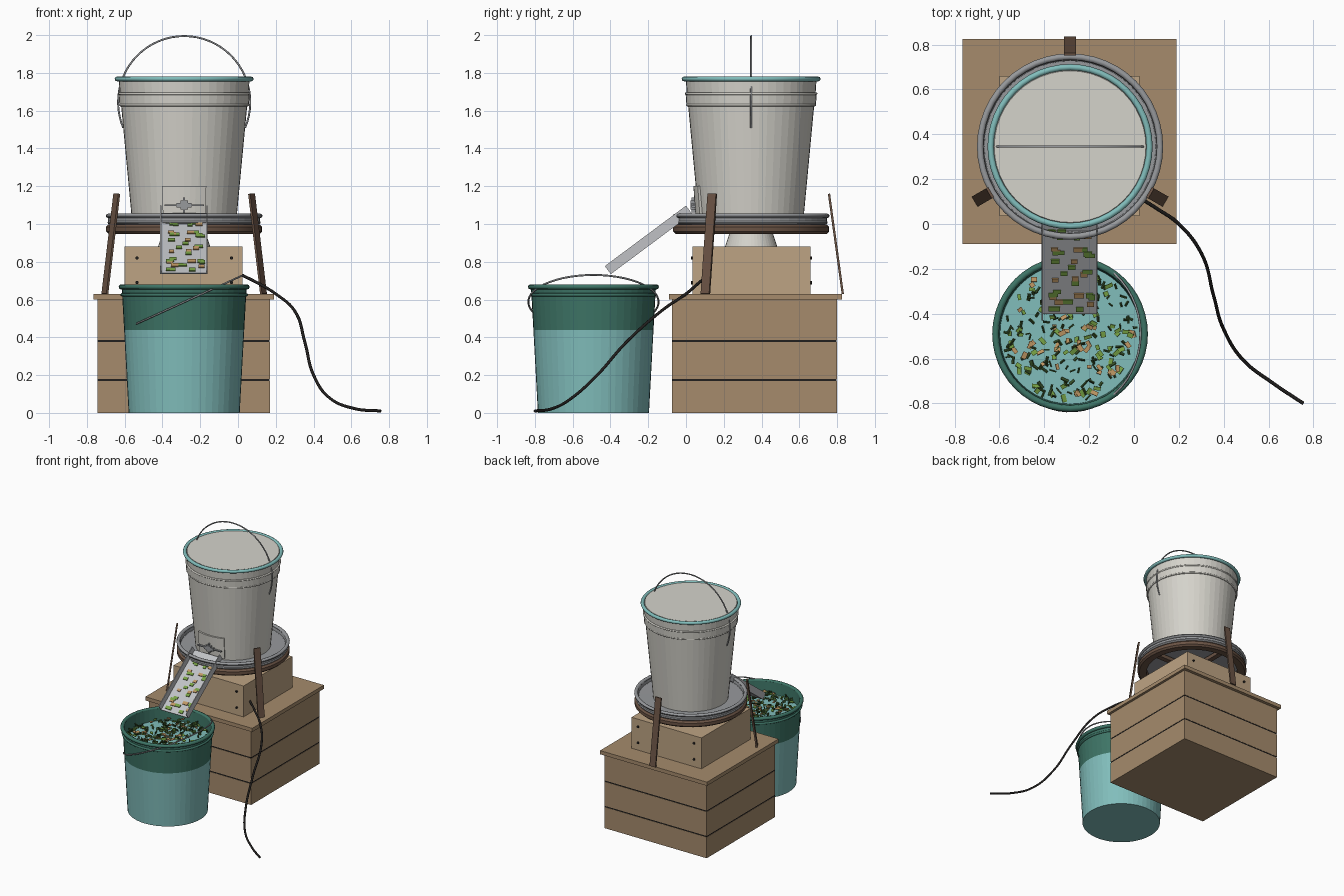
import bpy, bmesh, math, random
from mathutils import Matrix, Vector

if "Cube" in bpy.data.objects:
    bpy.data.objects.remove(bpy.data.objects["Cube"])

random.seed(4)
UP = Vector((-0.285, 0.345, 0))     # axis of upper bucket and tray
LOW = Vector((-0.285, -0.49, 0))    # axis of lower bucket


def mat(name, r, g, b):
    m = bpy.data.materials.new(name)
    m.diffuse_color = [(c / 255) ** 2.2 for c in (r, g, b)] + [1]
    m.use_nodes = True
    m.node_tree.nodes["Principled BSDF"].inputs["Base Color"].default_value = m.diffuse_color
    return m


WOOD = mat("wood", 164, 138, 108)
PALE = mat("pale_wood", 188, 162, 130)
DARK = mat("dark", 38, 36, 35)
BROWN = mat("brown", 106, 84, 70)
CREAM = mat("cream", 212, 210, 202)
TEAL = mat("teal", 128, 188, 186)
GREEN = mat("dark_green", 64, 116, 102)
STEEL = mat("steel", 150, 152, 155)
CHUTE = mat("chute_metal", 190, 192, 196)
LEAVES = [mat("leaf", 118, 160, 70), mat("dry_leaf", 190, 150, 100), mat("dark_leaf", 62, 88, 48)]


def finish(name, bm, material, smooth=None):
    bmesh.ops.recalc_face_normals(bm, faces=bm.faces)
    me = bpy.data.meshes.new(name)
    bm.to_mesh(me)
    bm.free()
    ob = bpy.data.objects.new(name, me)
    bpy.context.collection.objects.link(ob)
    me.materials.append(material)
    if smooth:
        bpy.ops.object.select_all(action='DESELECT')
        ob.select_set(True)
        bpy.context.view_layer.objects.active = ob
        bpy.ops.object.shade_smooth_by_angle(angle=math.radians(smooth))
    return ob


def boxes(name, mats, material):
    """One object from unit cubes, each placed by a matrix."""
    bm = bmesh.new()
    for m in mats:
        bmesh.ops.create_cube(bm, size=1, matrix=m)
    return finish(name, bm, material)


def place(c, s):
    return Matrix.Translation(c) @ Matrix.Diagonal((*s, 1))


def span(x0, x1, y0, y1, z0, z1):
    return place(((x0 + x1) / 2, (y0 + y1) / 2, (z0 + z1) / 2), (x1 - x0, y1 - y0, z1 - z0))


def lathe(name, prof, axis, material, n=48, closed=False, a0=0, a1=math.tau, smooth=None):
    """Spin (radius, z) points about a vertical axis."""
    bm = bmesh.new()
    vs = [bm.verts.new((axis.x + r * math.cos(a0), axis.y + r * math.sin(a0), z)) for r, z in prof]
    pairs = list(zip(vs, vs[1:])) + ([(vs[-1], vs[0])] if closed else [])
    es = [bm.edges.new(p) for p in pairs]
    full = a1 - a0 > 6.28
    bmesh.ops.spin(bm, geom=vs + es, cent=axis, axis=(0, 0, 1), angle=a1 - a0, steps=n, use_merge=full)
    bmesh.ops.remove_doubles(bm, verts=bm.verts, dist=1e-5)
    if not full:
        bmesh.ops.holes_fill(bm, edges=bm.edges, sides=0)
    return finish(name, bm, material, smooth)


def bead(name, R, z, r, axis, material, rz=None):
    prof = [(R + r * math.cos(k * math.pi / 4), z + (rz or r) * math.sin(k * math.pi / 4)) for k in range(8)]
    return lathe(name, prof, axis, material, closed=True, smooth=50)


def tube(name, pts, r, material, kind='POLY'):
    cu = bpy.data.curves.new(name, 'CURVE')
    cu.dimensions = '3D'
    cu.bevel_depth = r
    cu.bevel_resolution = 2
    cu.use_fill_caps = True
    cu.resolution_u = 8
    if kind == 'BEZIER':
        sp = cu.splines.new('BEZIER')
        sp.bezier_points.add(len(pts) - 1)
        for b, p in zip(sp.bezier_points, pts):
            b.co = p
            b.handle_left_type = b.handle_right_type = 'AUTO'
    else:
        sp = cu.splines.new('POLY')
        sp.points.add(len(pts) - 1)
        for b, p in zip(sp.points, pts):
            b.co = (*p, 1)
    cu.materials.append(material)
    ob = bpy.data.objects.new(name, cu)
    bpy.context.collection.objects.link(ob)
    return ob


def handle(name, centre, R, side, up, drop):
    """Wire arc through the top, ending 'drop' radians below the middle on both sides."""
    a = [-drop + (math.pi + 2 * drop) * k / 40 for k in range(41)]
    tube(name, [centre + R * (math.cos(t) * side + math.sin(t) * up) for t in a], 0.005, STEEL)


# Plank crate with dark gaps, and its lid
boxes("crate_planks", [span(-0.745, 0.17, -0.075, 0.80, a, b)
                       for a, b in ((0, 0.17), (0.18, 0.375), (0.385, 0.60))], WOOD)
boxes("crate_gaps", [span(-0.743, 0.168, -0.073, 0.798, 0.01, 0.59)], DARK)
boxes("crate_lid", [span(-0.765, 0.19, -0.09, 0.825, 0.60, 0.63)], WOOD)

# Motor box with screws front and back
boxes("motor_box", [span(-0.6, 0.025, 0.035, 0.66, 0.63, 0.88)], PALE)
bm = bmesh.new()
for x in (-0.535, -0.035):
    for y in (0.033, 0.662):
        for z in (0.69, 0.82):
            bmesh.ops.create_cone(bm, cap_ends=True, segments=10, radius1=0.009, radius2=0.009, depth=0.012,
                                  matrix=Matrix.Translation((x, y, z)) @ Matrix.Rotation(math.pi / 2, 4, 'X'))
finish("box_screws", bm, DARK)

# Cone neck, support ring, spokes and tray
lathe("cone_neck", [(0, 0.88), (0.138, 0.88), (0.10, 0.995), (0, 0.995)], UP, CREAM)
lathe("support_ring", [(0.345, 0.95), (0.40, 0.948), (0.413, 0.96), (0.413, 0.985), (0.40, 0.998), (0.345, 0.998)],
      UP, BROWN, closed=True, smooth=40)
boxes("ring_spokes", [Matrix.Translation(UP + Vector((0, 0, 0.975))) @ Matrix.Rotation(a, 4, 'Z')
                      @ Matrix.Diagonal((0.74, 0.04, 0.03, 1)) for a in (0, math.pi / 2)], BROWN)
lathe("tray", [(0, 1.0), (0.385, 1.0), (0.402, 1.012), (0.402, 1.045), (0.39, 1.045), (0.385, 1.015), (0, 1.012)],
      UP, STEEL)
bead("tray_rim", 0.401, 1.043, 0.014, UP, STEEL, 0.012)
bead("tray_foot_rim", 0.392, 1.008, 0.014, UP, STEEL, 0.010)

# Three leaning posts around the tray
posts = []
for deg in (90, 210, 330):
    foot, top = Vector((0.485, 0, 0.63)), Vector((0.412, 0, 1.16))
    lean = (top - foot).to_track_quat('Z', 'Y').to_matrix().to_4x4()
    posts.append(Matrix.Translation(UP) @ Matrix.Rotation(math.radians(deg), 4, 'Z')
                 @ Matrix.Translation((foot + top) / 2) @ lean
                 @ Matrix.Diagonal((0.012, 0.052, (top - foot).length, 1)))
    # put width tangential
    if abs((lean @ Vector((1, 0, 0))).y) > 0.5:
        posts[-1] = posts[-1] @ Matrix.Diagonal((0.052 / 0.012, 0.012 / 0.052, 1, 1))
boxes("posts", posts, BROWN)

# Upper bucket with closed lid, ridges, teal rim and wire handle
lathe("upper_bucket", [(0, 1.015), (0.276, 1.015), (0.334, 1.63), (0.343, 1.632), (0.347, 1.69),
                       (0.341, 1.692), (0.346, 1.765), (0, 1.765)], UP, CREAM)
bead("upper_ridge_low", 0.338, 1.63, 0.007, UP, CREAM)
bead("upper_ridge_high", 0.344, 1.69, 0.007, UP, CREAM)
bead("upper_rim", 0.354, 1.768, 0.014, UP, TEAL, 0.013)
lathe("bucket_lid", [(0, 1.765), (0.342, 1.765), (0.338, 1.775), (0, 1.775)], UP, CREAM)
X, Y, Z = Vector((1, 0, 0)), Vector((0, 1, 0)), Vector((0, 0, 1))
handle("upper_handle", UP + Vector((0, 0, 1.645)), 0.35, X, Z, 0.40)

# Curved outlet plate with cutter bar and hub
lathe("outlet_plate", [(0.275, 1.03), (0.293, 1.03), (0.306, 1.20), (0.285, 1.20)], UP, CREAM, n=8, closed=True,
      a0=math.radians(-112.5), a1=math.radians(-67.5))
boxes("cutter_bar", [span(-0.39, -0.18, 0.035, 0.05, 1.096, 1.104),
                     span(-0.325, -0.245, 0.03, 0.055, 1.088, 1.112),
                     span(-0.305, -0.265, 0.025, 0.055, 1.078, 1.125),
                     span(-0.29, -0.28, 0.03, 0.05, 1.06, 1.14)], STEEL)

# Sloping chute with side walls
M = Matrix.Translation((-0.287, -0.185, 0.897)) @ Matrix.Rotation(math.atan2(0.32, 0.43), 4, 'X')
boxes("chute", [M @ place((0, 0, 0), (0.25, 0.536, 0.006)),
                M @ place((-0.122, 0, 0.025), (0.006, 0.536, 0.05)),
                M @ place((0.122, 0, 0.025), (0.006, 0.536, 0.05))], CHUTE)

# Lower bucket: teal body, green upper band, rim, fill and tilted handle
lathe("lower_bucket", [(0, 0), (0.294, 0), (0.318, 0.44), (0.306, 0.44), (0.284, 0.02), (0, 0.02)], LOW, TEAL)
lathe("lower_bucket_band", [(0.318, 0.44), (0.328, 0.62), (0.331, 0.67), (0.318, 0.67), (0.304, 0.44)],
      LOW, GREEN, closed=True)
bead("lower_ridge", 0.329, 0.625, 0.009, LOW, GREEN)
bead("lower_rim", 0.332, 0.667, 0.015, LOW, GREEN, 0.014)
lathe("bucket_fill", [(0, 0.575), (0.313, 0.575), (0.308, 0.56), (0, 0.56)], LOW, TEAL)
handle("lower_handle", LOW + Vector((0, 0, 0.587)), 0.345, Y, Vector((0.91, 0, 0.415)), 0.93)

# Chopped leaves in the bucket and on the chute
for k, m in enumerate(LEAVES):
    bits = []
    for i in range((70, 50, 150)[k]):
        r, a = 0.295 * math.sqrt(random.random()), random.uniform(0, math.tau)
        tilt = random.uniform(0.9, 1.5) if k == 2 else random.uniform(-0.4, 0.4)
        bits.append(Matrix.Translation(LOW + Vector((r * math.cos(a), r * math.sin(a), random.uniform(0.58, 0.61))))
                    @ Matrix.Rotation(random.uniform(0, math.tau), 4, 'Z') @ Matrix.Rotation(tilt, 4, 'X')
                    @ Matrix.Diagonal((random.uniform(0.02, 0.036), random.uniform(0.014, 0.022), 0.005, 1)))
    if k < 2:
        for i in range((28, 12)[k]):
            bits.append(M @ place((random.uniform(-0.1, 0.1), random.uniform(-0.25, 0.2), 0.006),
                                  (random.uniform(0.025, 0.045), random.uniform(0.018, 0.026), 0.006)))
    boxes(("leaf_bits", "dry_leaf_bits", "dark_leaf_bits")[k], bits, m)

# Power cable
tube("power_cable", [(0.02, 0.12, 0.73), (0.1, 0.07, 0.69), (0.2, 0.0, 0.63), (0.30, -0.13, 0.54),
                     (0.355, -0.32, 0.37), (0.40, -0.47, 0.2), (0.49, -0.61, 0.075), (0.62, -0.71, 0.022),
                     (0.755, -0.80, 0.01)], 0.008, DARK, 'BEZIER')
